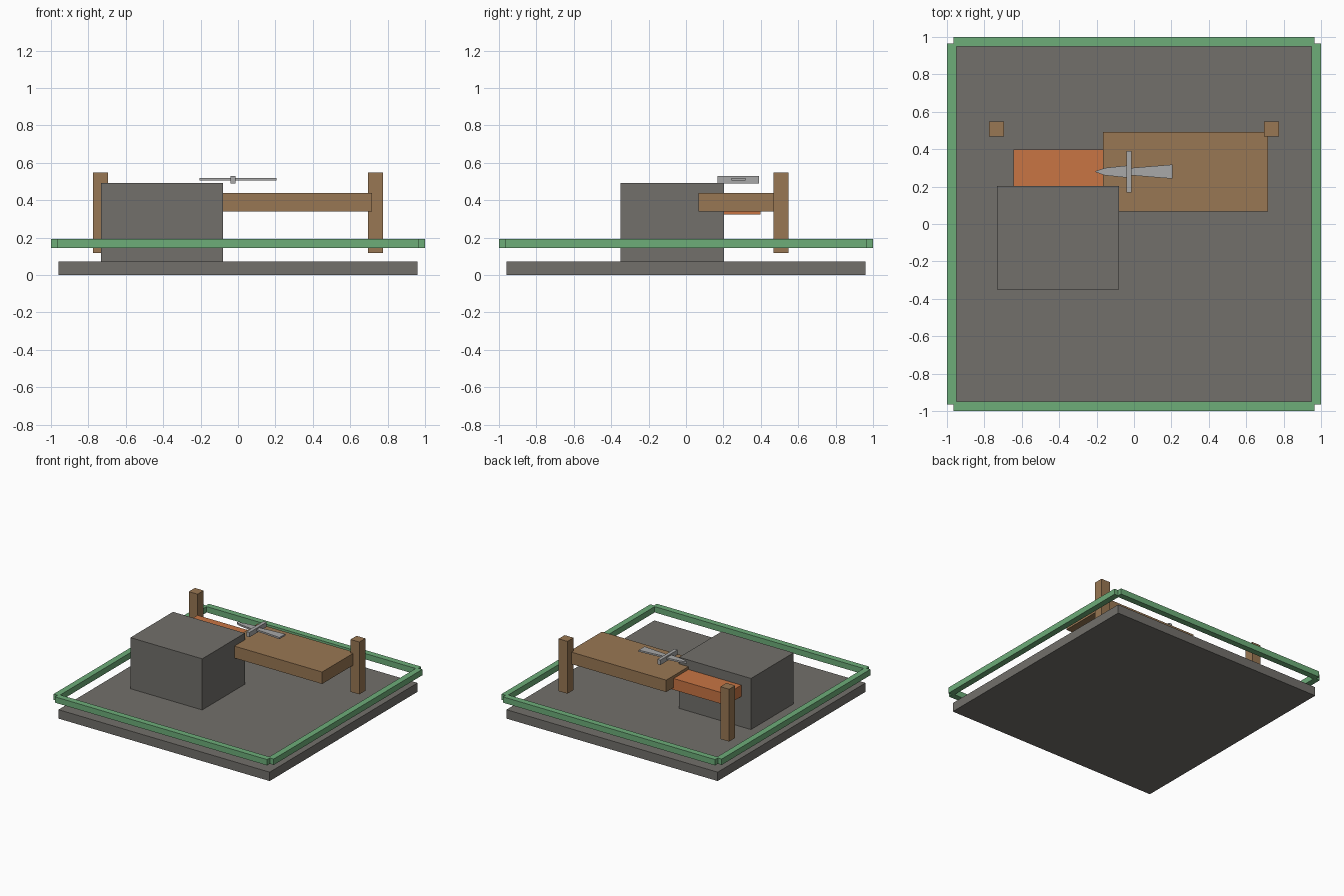
import bpy
import bmesh

if "Cube" in bpy.data.objects:
    bpy.data.objects.remove(bpy.data.objects["Cube"])


def material(name, rgb):
    # convert 0-255 display values to linear
    def lin(c):
        c /= 255
        return c / 12.92 if c <= 0.04045 else ((c + 0.055) / 1.055) ** 2.4
    m = bpy.data.materials.new(name)
    m.diffuse_color = (*[lin(c) for c in rgb], 1)
    m.use_nodes = True
    m.node_tree.nodes["Principled BSDF"].inputs["Base Color"].default_value = m.diffuse_color
    return m


STONE = material("stone grey", (114, 112, 107))
WOOD = material("wood brown", (153, 119, 83))
ORANGE = material("clay orange", (200, 117, 68))
GREEN = material("rail green", (109, 173, 121))
STEEL = material("steel grey", (168, 168, 168))


def prism(name, outline, z0, z1, mat):
    """Extrude a counter-clockwise outline from z0 up to z1."""
    bm = bmesh.new()
    face = bm.faces.new([bm.verts.new((x, y, z0)) for x, y in outline])
    ext = bmesh.ops.extrude_face_region(bm, geom=[face], use_keep_orig=True)
    for v in ext["geom"]:
        if isinstance(v, bmesh.types.BMVert):
            v.co.z = z1
    bmesh.ops.recalc_face_normals(bm, faces=bm.faces)
    mesh = bpy.data.meshes.new(name)
    bm.to_mesh(mesh)
    bm.free()
    mesh.materials.append(mat)
    obj = bpy.data.objects.new(name, mesh)
    bpy.context.collection.objects.link(obj)
    return obj


def box(name, x, y, z, mat):
    outline = [(x[0], y[0]), (x[1], y[0]), (x[1], y[1]), (x[0], y[1])]
    return prism(name, outline, z[0], z[1], mat)


# Ground slab and stone block
box("base_slab", (-0.96, 0.96), (-0.96, 0.96), (0, 0.073), STONE)
box("stone_block", (-0.733, -0.08), (-0.35, 0.203), (0.073, 0.493), STONE)

# Floating border rails, overlapping at the corners
for s, side_x, side_y in ((-1, "left", "front"), (1, "right", "back")):
    near, far = sorted((s * 0.95, s * 1.0))
    box(side_x + "_rail", (near, far), (-0.965, 0.965), (0.145, 0.193), GREEN)
    box(side_y + "_rail", (-0.965, 0.965), (near, far), (0.145, 0.193), GREEN)

    # Wooden posts behind the table
    cx = s * 0.735
    box(side_x + "_post", (cx - 0.04, cx + 0.04), (0.468, 0.547),
        (0.117, 0.547), WOOD)

# Wooden table top and the orange shelf beside it
box("table_top", (-0.165, 0.717), (0.068, 0.493), (0.34, 0.438), WOOD)
box("side_shelf", (-0.645, -0.12), (0.19, 0.397), (0.322, 0.415), ORANGE)

# Small sword: tapered blade, flared grip and cross guard
C = 0.28
half = [(-0.205, 0.003), (-0.155, 0.02), (-0.04, 0.032), (-0.012, 0.02),
        (0.207, 0.038)]
blade = [(x, C - w) for x, w in half] + [(x, C + w) for x, w in reversed(half)]
prism("sword_blade", blade, 0.505, 0.519, STEEL)
box("sword_guard", (-0.041, -0.013), (0.168, 0.39), (0.49, 0.53), STEEL)
